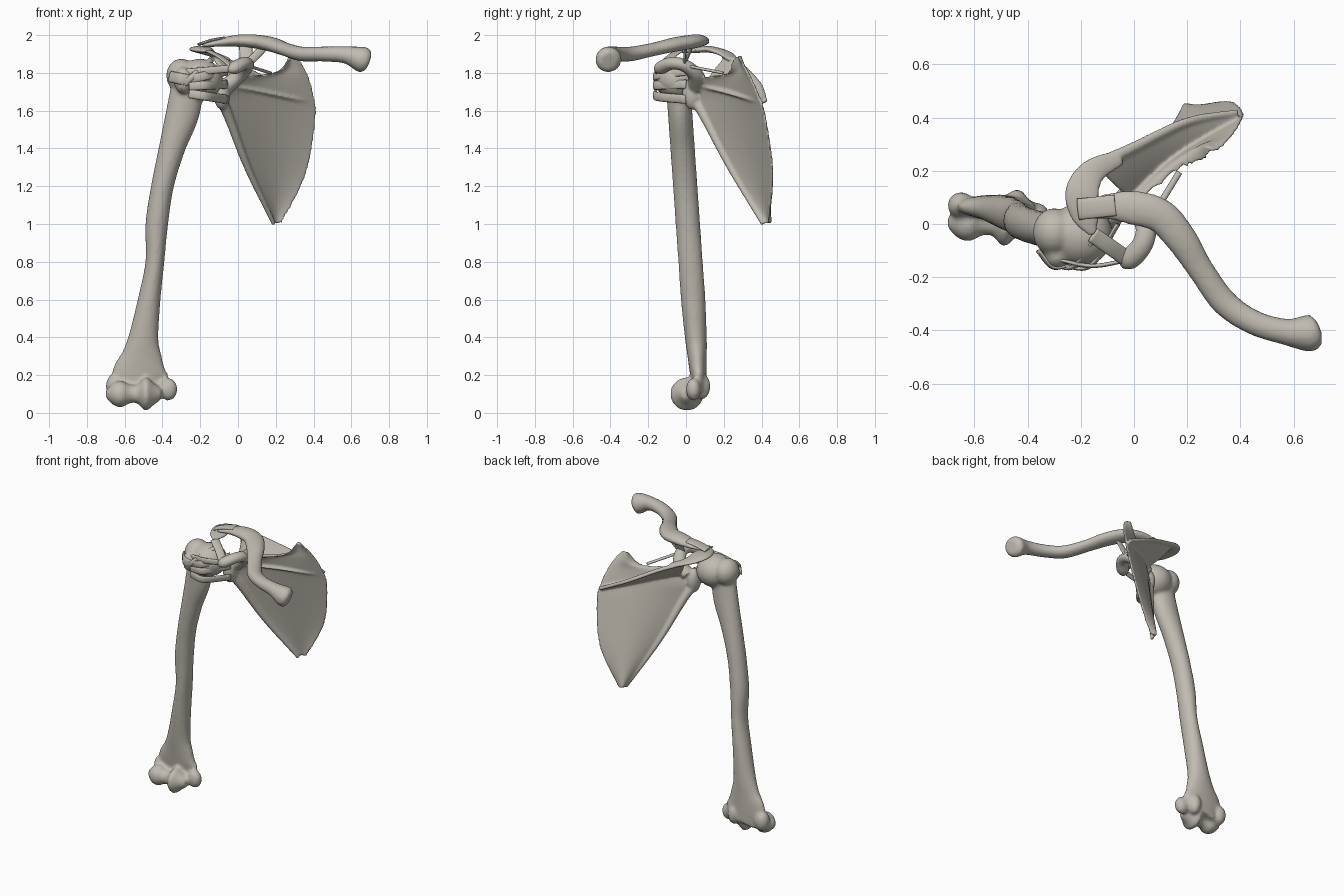
import bpy, bmesh
from math import sin, cos, pi
from mathutils import Vector

cube = bpy.data.objects.get("Cube")
if cube:
    bpy.data.objects.remove(cube, do_unlink=True)

COLOUR = (0.53, 0.5, 0.44, 1)
bone = bpy.data.materials.new("bone")
bone.use_nodes = True
bone.diffuse_color = COLOUR
bone.node_tree.nodes["Principled BSDF"].inputs["Base Color"].default_value = COLOUR

BACK, UP = Vector((0, 1, 0)), Vector((0, 0, 1))
FRONT = -BACK


def spline(points, steps=8):
    """Smooth curve through vectors of any length."""
    p = [Vector(q) for q in points]
    p = [2 * p[0] - p[1]] + p + [2 * p[-1] - p[-2]]
    out = []
    for a, b, c, d in zip(p, p[1:], p[2:], p[3:]):
        for i in range(steps):
            t = i / steps
            out.append(b + (c - a) * (t / 2) + (2 * a - 5 * b + 4 * c - d) * (t * t / 2)
                       + (3 * b - a - 3 * c + d) * (t ** 3 / 2))
    return out + [p[-2]]


def skin(bm, rings):
    """Join closed rings of points into a capped tube."""
    rows = [[bm.verts.new(point) for point in ring] for ring in rings]
    count = len(rows[0])
    for row, following in zip(rows, rows[1:]):
        for i in range(count):
            j = (i + 1) % count
            bm.faces.new((row[i], row[j], following[j], following[i]))
    bm.faces.new(rows[0][::-1])
    bm.faces.new(rows[-1])


def loft(bm, points, widths, heights, up=UP, sides=20):
    """Elliptical tube along a path, with half widths and half heights."""
    path = spline([(*p, w, h) for p, w, h in zip(points, widths, heights)])
    last = len(path) - 1
    rings = []
    for i, station in enumerate(path):
        tangent = (path[min(i + 1, last)] - path[max(i - 1, 0)]).to_3d()
        side = up.cross(tangent).normalized()
        top = tangent.cross(side).normalized()
        angles = [2 * pi * k / sides for k in range(sides)]
        rings.append([station.to_3d() + side * station[3] * cos(a) + top * station[4] * sin(a)
                      for a in angles])
    skin(bm, rings)


def sheet(bm, rail_a, rail_b, thick, bulge=0, columns=14):
    """Thin curved plate stretched between two rails."""
    a, b = spline(rail_a), spline(rail_b)
    last = len(a) - 1
    across = [k / columns for k in range(columns + 1)]
    rings = []
    for i in range(last + 1):
        j, k = min(i + 1, last), max(i - 1, 0)
        normal = (b[i] - a[i]).cross(a[j] + b[j] - a[k] - b[k]).normalized()

        def point(u, sign):
            half = thick * (1 + sin(pi * u)) / 2
            return a[i].lerp(b[i], u) + normal * (sign * half + bulge * sin(pi * u))

        rings.append([point(u, 1) for u in across] + [point(u, -1) for u in reversed(across)])
    skin(bm, rings)


def blob(bm, centre, size):
    made = bmesh.ops.create_uvsphere(bm, u_segments=24, v_segments=16, radius=1)["verts"]
    bmesh.ops.scale(bm, vec=size, verts=made)
    bmesh.ops.translate(bm, vec=centre, verts=made)


def finish(bm, name, voxel=0):
    """Make the object; a voxel size fuses its pieces into one soft surface."""
    bmesh.ops.recalc_face_normals(bm, faces=bm.faces)
    for face in bm.faces:
        face.smooth = True
    mesh = bpy.data.meshes.new(name)
    bm.to_mesh(mesh)
    bm.free()
    mesh.materials.append(bone)
    ob = bpy.data.objects.new(name, mesh)
    bpy.context.collection.objects.link(ob)
    if voxel:
        fuse = ob.modifiers.new("fuse", "REMESH")
        fuse.mode, fuse.voxel_size, fuse.use_smooth_shade = "VOXEL", voxel, True
        soften = ob.modifiers.new("soften", "SMOOTH")
        soften.factor, soften.iterations = 0.5, 5


# Upper arm bone: shaft leaning back towards the elbow
bm = bmesh.new()
levels = (0.1, 0.2, 0.3, 0.4, 0.6, 0.8, 1, 1.2, 1.4, 1.6, 1.8)
centres = (-0.5, -0.52, -0.51, -0.5, -0.47, -0.44, -0.43, -0.4, -0.35, -0.29, -0.26)
widths = (0.13, 0.15, 0.11, 0.08, 0.06, 0.05, 0.06, 0.06, 0.07, 0.09, 0.08)
loft(bm, [(x, 0.08 - 0.07 * z, z) for x, z in zip(centres, levels)], widths,
     [min(0.065, 0.03 + 0.07 * z) for z in levels], up=BACK)

# Ball and tubercles at the shoulder end
blob(bm, (-0.2, -0.04, 1.765), (0.12, 0.12, 0.11))
blob(bm, (-0.3, -0.03, 1.785), (0.08, 0.09, 0.09))
blob(bm, (-0.29, -0.12, 1.76), (0.05, 0.05, 0.07))

# Grooved roller and side knobs at the elbow end
roller = (0.02, 0.06, 0.07, 0.05, 0.05, 0.09, 0.06, 0.03)
loft(bm, [(-0.7 + 0.042 * k, 0.005, 0.1) for k in range(len(roller))], roller, roller)
blob(bm, (-0.37, 0.04, 0.125), (0.05, 0.04, 0.06))
blob(bm, (-0.65, 0.07, 0.14), (0.05, 0.05, 0.07))
blob(bm, (-0.44, 0.08, 0.14), (0.04, 0.05, 0.07))
finish(bm, "upper_arm_bone", 0.011)


def on_plate(x, z):
    """Point on the slanted plane of the shoulder blade."""
    return Vector((x, 0.525 + 0.7 * x - z / 4, z))


# Shoulder blade: hollow plate with a thick outer border
bm = bmesh.new()
outer = [on_plate(*p) for p in ((0.19, 1), (0.05, 1.3), (-0.05, 1.57), (-0.1, 1.68),
                                (0, 1.77), (0.2, 1.8), (0.28, 1.88))]
inner = [on_plate(*p) for p in ((0.23, 1), (0.36, 1.27), (0.41, 1.57), (0.4, 1.68),
                                (0.38, 1.76), (0.35, 1.83), (0.31, 1.89))]
sheet(bm, outer, inner, 0.012, -0.03)
border = [0.012 + 0.007 * k for k in range(4)]
loft(bm, outer[:4], border, border, up=BACK)

# Spine shelf with a rounded lip, widening into the roof
ridge = [(0.39, 0.42, 1.65), (0.2, 0.385, 1.74), (0, 0.29, 1.84), (-0.15, 0.22, 1.9)]
root = [on_plate(x, 1.72 - x / 5) for x in (0.38, 0.2, 0.05, -0.01)]
sheet(bm, ridge, root, 0.012)
loft(bm, ridge, [0.012 + 0.004 * k for k in range(4)], [0.013] * 4)
roof = [(-0.05, 0.25, 1.87), (-0.15, 0.2, 1.905), (-0.195, 0.12, 1.925),
        (-0.18, 0.03, 1.92), (-0.155, -0.04, 1.915)]
roof_widths = (0.03, 0.05, 0.065, 0.055, 0.015)
loft(bm, roof, roof_widths, [0.005 + w / 5 for w in roof_widths])

# Socket and forward hook
blob(bm, (-0.085, 0.035, 1.69), (0.045, 0.055, 0.085))
hook = [(-0.06, 0.06, 1.73), (0.01, 0.05, 1.79), (0.045, -0.01, 1.84),
        (0.03, -0.08, 1.85), (-0.02, -0.135, 1.825), (-0.045, -0.16, 1.81)]
hook_widths = (0.05, 0.045, 0.04, 0.04, 0.04, 0.015)
loft(bm, hook, hook_widths, [0.85 * w for w in hook_widths])
finish(bm, "shoulder_blade", 0.0075)

# Collar bone: flat at the shoulder, growing rounder towards the chest
bm = bmesh.new()
collar = [(-0.19, 0.045, 1.945), (-0.1, 0.065, 1.96), (0, 0.06, 1.97), (0.1, 0.03, 1.965),
          (0.18, -0.06, 1.95), (0.25, -0.17, 1.925), (0.34, -0.295, 1.9), (0.45, -0.37, 1.9),
          (0.57, -0.405, 1.895), (0.66, -0.41, 1.87), (0.69, -0.405, 1.86)]
collar_widths = (0.03, 0.05, 0.065, 0.065, 0.06, 0.05, 0.05, 0.047, 0.05, 0.07, 0.045)
loft(bm, collar, collar_widths, [w * (0.36 + 0.07 * k) for k, w in enumerate(collar_widths)])
finish(bm, "collar_bone", 0.011)


def ligament(name, start, end, width, facing, bow=0):
    """Flat band between two anchors, bowed towards the side it faces."""
    bm = bmesh.new()
    start, end = Vector(start), Vector(end)
    middle = (start + end) / 2 + facing * bow
    loft(bm, [start, middle, end], [width] * 3, [0.008] * 3, up=facing, sides=12)
    finish(bm, name)


# Ligaments between named anchors on the bones
hook_tip, hook_bend = hook[4], hook[2]
arm_top, arm_front = Vector((-0.3, -0.13, 1.8)), Vector((-0.26, -0.16, 1.72))
socket = Vector((-0.06, 0, 1.72))
ligament("roof_ligament", roof[-1], hook_tip, 0.03, UP, 0.01)
ligament("collar_ligament_inner", hook_bend, (0.04, 0.04, 1.96), 0.035, FRONT)
ligament("collar_ligament_outer", hook_bend, (0.15, 0, 1.95), 0.022, FRONT)
ligament("notch_ligament", hook_bend, on_plate(0.17, 1.8), 0.012, UP)
ligament("hook_to_arm_ligament", hook_tip, arm_top, 0.02, FRONT, 0.025)
ligament("arm_tendon", (-0.14, -0.05, 1.87), (-0.31, -0.15, 1.72), 0.016, FRONT, 0.06)
ligament("groove_ligament", (-0.36, -0.1, 1.78), arm_front + UP * 0.04, 0.03, FRONT, 0.03)
ligament("collar_joint_band", (-0.21, 0.055, 1.95), (-0.07, 0.07, 1.985), 0.04, UP, 0.005)
for name, level in (("lower", -0.06), ("middle", 0.02), ("upper", 0.09)):
    ligament(name + "_capsule_band", socket + UP * level, arm_front + UP * level / 2,
             0.024, FRONT, 0.075)
